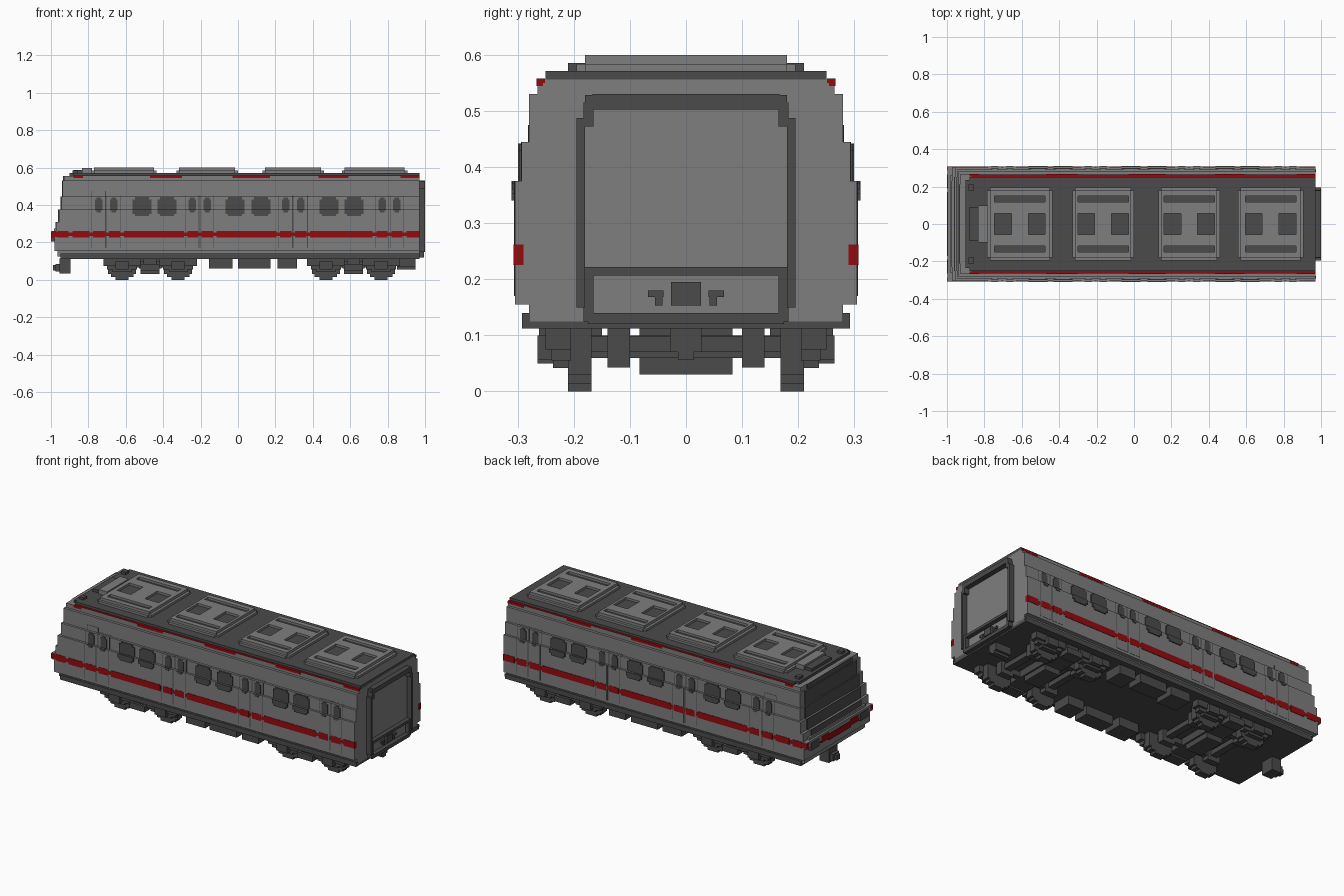
import bpy, bmesh

cube = bpy.data.objects.get("Cube")
if cube:
    bpy.data.objects.remove(cube, do_unlink=True)


def material(name, rgb):
    m = bpy.data.materials.new(name)
    m.diffuse_color = (*rgb, 1)
    m.use_nodes = True
    b = next(n for n in m.node_tree.nodes if n.type == 'BSDF_PRINCIPLED')
    b.inputs["Base Color"].default_value = (*rgb, 1)
    return m


GREY = material("body_grey", (0.21, 0.21, 0.21))
DARK = material("dark_grey", (0.07, 0.07, 0.07))
RED = material("stripe_red", (0.30, 0.003, 0.005))


def blocks(name, mat, boxes, mirror=False):
    """One object from boxes (x0, x1, y0, y1, z0, z1), optionally mirrored in y."""
    bm = bmesh.new()
    for x0, x1, y0, y1, z0, z1 in boxes:
        for s in ((1, -1) if mirror else (1,)):
            ya, yb = sorted((s * y0, s * y1))
            v = bmesh.ops.create_cube(bm, size=1)["verts"]
            for p in v:
                p.co.x = x0 if p.co.x < 0 else x1
                p.co.y = ya if p.co.y < 0 else yb
                p.co.z = z0 if p.co.z < 0 else z1
    me = bpy.data.meshes.new(name)
    bm.to_mesh(me)
    bm.free()
    me.materials.append(mat)
    ob = bpy.data.objects.new(name, me)
    bpy.context.collection.objects.link(ob)
    return ob


REAR = 0.97

# Stepped body shell: (z0, z1, half width, nose x)
layers = [(.125, .155, .28, -.965), (.155, .225, .305, -.98), (.225, .262, .305, -.997),
          (.262, .31, .305, -.972), (.31, .375, .305, -.957), (.375, .445, .293, -.945),
          (.445, .53, .28, -.937), (.53, .556, .265, -.93)]
blocks("body_shell", GREY, [(nx, REAR, -w, w, a, b) for a, b, w, nx in layers])
blocks("floor", DARK, [(-.95, REAR, -.292, .292, .112, .14)])
blocks("roof", DARK, [(-.90, REAR, -.235, .235, .55, .571), (-.88, REAR, .235, .25, .55, .571)])
blocks("roof_edges", DARK, [(-.88, REAR, .23, .25, .55, .571)], True)

# Cab windscreen stepping up the nose
blocks("windscreen", DARK, [(nx - .005, nx + .01, -h, h, a, b) for (a, b, w, nx), h in
                            zip(layers[3:], (.23, .25, .25, .24, .21))])
blocks("windscreen_ledge", GREY, [(-.985, -.965, -.26, .26, .262, .275)])
blocks("nose_stripe", RED, [(-1, -.97, -.10, .10, .205, .24), (-1, -.97, .10, .17, .215, .25),
                            (-1, -.97, -.17, -.10, .215, .25)])
blocks("nose_corner_stripe", RED, [(-.999, -.93, .285, .3065, .23, .258)], True)
blocks("headlights", DARK, [(-1, -.97, .19, .265, .205, .25)], True)

# Side stripe: long runs joined by thinner links at the door edges
gaps = [-.895, -.785, -.70, -.62, -.28, -.205, -.125, .215, .295, .375, .73, .81, .89]
ends = [-.975] + gaps + [REAR]
stripe = [(a + .01, b - .01, .29, .3075, .225, .262) for a, b in zip(ends, ends[1:])]
stripe[-1] = (.90, REAR + .001, .29, .3075, .225, .262)
stripe += [(g - .012, g + .012, .29, .3065, .234, .253) for g in gaps]
blocks("side_stripe", RED, stripe, True)

# Red roof line, with taller exposed runs between the roof units
blocks("roof_line", RED, [(-.87, REAR + .001, .251, .264, .55, .558)] +
       [(a, b, .255, .2665, .544, .558) for a, b in
        ((-.88, -.83), (-.47, -.30), (-.03, .17), (.43, .59), (.87, REAR + .001))], True)

# Doors follow the steps of the body wall
steps = ((.155, .375, .305), (.375, .445, .293), (.445, .53, .28))


def on_wall(x0, x1, z0, z1, proud):
    return [(x0, x1, w - .01, w + proud, max(z0, a), min(z1, b))
            for a, b, w in steps if max(z0, a) < min(z1, b)]


door_x = [-.745, -.665, -.245, -.165, .255, .335, .77, .85]
doors, seams, panes = [], [], []
for i, x in enumerate(door_x):
    top = .475 if i == 0 else .45
    doors += on_wall(x - .035, x + .035, .17, top, .0015)
    seams += on_wall(x - .038, x - .035, .17, top, .001)
    seams += on_wall(x + .035, x + .038, .17, top, .001)
    panes += on_wall(x - .012, x + .012, .36, .44, .005)
    panes += on_wall(x - .02, x + .02, .37, .43, .005)
blocks("doors", GREY, doors, True)
blocks("door_seams", DARK, seams, True)
blocks("door_windows", DARK, panes, True)

# Large rounded side windows
wins = []
for x in (-.513, -.38, -.016, .123, .487, .62):
    wins += on_wall(x - .038, x + .038, .34, .442, .006)
    wins += on_wall(x - .05, x + .05, .352, .43, .006)
blocks("side_windows", DARK, wins, True)

# Roof units: base, dark wells and a raised lattice
for n, (cx, hl) in enumerate(((-.61, .16), (-.165, .15), (.295, .15), (.73, .16)), 1):
    hb = hl + .015
    blocks(f"roof_unit_base_{n}", GREY, [(cx - hb, cx + hb, -.18, .18, .57, .584),
                                         (cx - hl, cx + hl, -.195, .195, .57, .584)])
    blocks(f"roof_unit_wells_{n}", DARK, [(cx - .142, cx + .142, -.156, .156, .58, .587)])
    lattice = [(cx - hl, cx + hl, .15, .18, .584, .6), (cx - hl, cx + hl, .057, .118, .584, .6)]
    for y0, y1 in ((.118, .15), (0, .057)):
        lattice += [(cx - hl, cx - .135, y0, y1, .584, .6), (cx + .135, cx + hl, y0, y1, .584, .6)]
    lattice.append((cx - .045, cx + .045, 0, .057, .584, .6))
    blocks(f"roof_unit_lattice_{n}", GREY, lattice, True)

# Cab roof equipment
blocks("cab_roof_unit", DARK, [(-.88, -.82, -.09, .09, .57, .587)])
blocks("cab_roof_duct", GREY, [(-.835, -.78, -.10, .10, .57, .598)])
blocks("roof_markers", DARK, [(-.885, -.855, .18, .21, .57, .585)], True)

# Rear gangway frame
blocks("gangway_frame", DARK, [(.96, 1, .18, .195, .15, .487), (.96, 1, .165, .183, .472, .515),
                               (.96, 1, 0, .167, .503, .53), (.96, 1, .167, .18, .51, .528),
                               (.96, .995, .165, .183, .125, .222), (.96, .995, 0, .183, .207, .222),
                               (.96, .995, 0, .175, .12, .14)], True)
blocks("gangway_fittings", DARK, [(.96, .985, 0, .027, .153, .195), (.96, .982, .04, .068, .168, .18),
                                  (.96, .982, .042, .055, .153, .17)], True)
blocks("rear_corner_posts", DARK, [(.93, .972, .278, .292, .125, .14)], True)

# Wheels, axle boxes and bogie frames
wheels, boxes, axles, frames = [], [], [], []
for x in (-.62, -.32, .47, .765):
    for h, z0, z1 in ((.035, 0, .02), (.06, .014, .045), (.075, .03, .115)):
        wheels.append((x - h, x + h, .168, .21, z0, z1))
    boxes += [(x - .05, x + .05, .21, .237, .042, .1), (x - .035, x + .035, .237, .265, .056, .1),
              (x - .1, x + .1, .205, .25, .075, .113), (x - .08, x + .08, .205, .24, .055, .09)]
    axles += [(x - .02, x + .02, 0, .17, .07, .098), (x - .04, x + .04, .10, .14, .043, .112)]
for c in (-.47, .6175):
    frames += [(c - .2, c + .2, .215, .235, .075, .1), (c - .05, c + .05, .2, .265, .05, .085),
               (c - .035, c + .035, .2, .25, .085, .113), (c - .06, c + .06, 0, .21, .06, .1),
               (c - .05, c + .05, 0, .083, .03, .112), (c - .15, c + .15, .105, .135, .065, .095)]
blocks("wheels", DARK, wheels, True)
blocks("axle_boxes", DARK, boxes, True)
blocks("axles", DARK, axles, True)
blocks("bogie_frames", DARK, frames, True)

# Underfloor equipment and couplers
blocks("underfloor_boxes", DARK, [(-.155, -.03, .15, .262, .06, .113), (0, .175, .17, .262, .06, .113),
                                  (.21, .315, .15, .262, .06, .113)], True)
blocks("front_coupler", DARK, [(-.955, -.895, -.04, .04, .035, .115), (-.99, -.95, -.015, .015, .05, .08),
                               (-.975, -.955, -.028, .028, .045, .085)])
blocks("rear_coupler", DARK, [(.85, .95, -.028, .028, .07, .113), (.85, .95, -.014, .014, .056, .1)])
